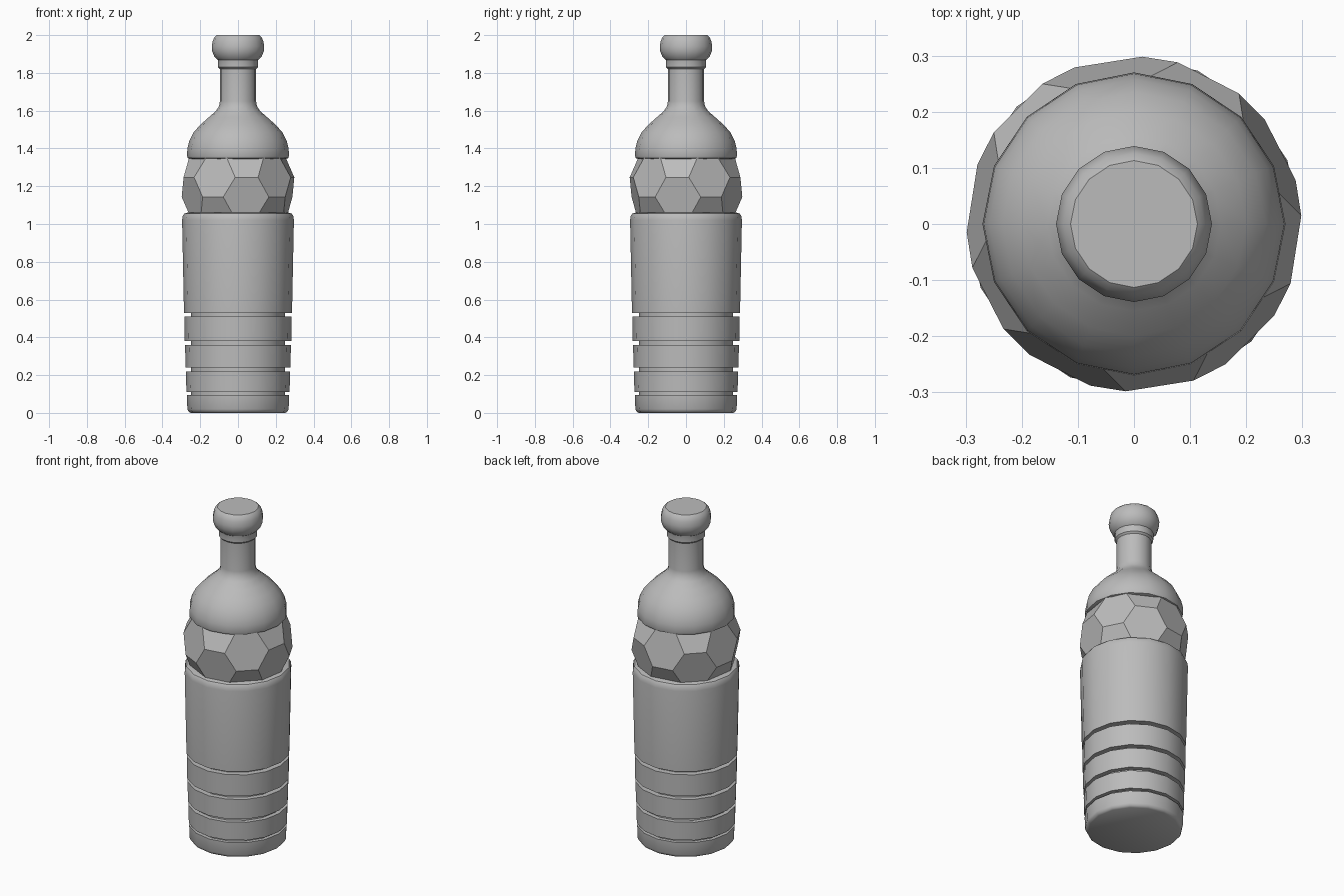
import bpy, bmesh, math
from mathutils import Matrix

cube = bpy.data.objects.get("Cube")
if cube:
    bpy.data.objects.remove(cube)

SIDES = 16

grey = bpy.data.materials.new("plain grey")
grey.use_nodes = True
colour = (0.5, 0.5, 0.5, 1)
grey.diffuse_color = colour
grey.node_tree.nodes["Principled BSDF"].inputs["Base Color"].default_value = colour


def finish(name, bm, smooth):
    bmesh.ops.recalc_face_normals(bm, faces=bm.faces)
    mesh = bpy.data.meshes.new(name)
    bm.to_mesh(mesh)
    bm.free()
    mesh.materials.append(grey)
    obj = bpy.data.objects.new(name, mesh)
    bpy.context.collection.objects.link(obj)
    if smooth:
        bpy.ops.object.select_all(action="DESELECT")
        obj.select_set(True)
        bpy.context.view_layer.objects.active = obj
        bpy.ops.object.shade_smooth_by_angle(angle=math.radians(40))
    return obj


def lathe(name, profile):
    """Turn a (radius, height) profile into a closed round part."""
    bm = bmesh.new()
    rings = []
    for r, z in profile:
        rings.append([bm.verts.new((r * math.cos(a), r * math.sin(a), z))
                      for a in (math.tau * i / SIDES for i in range(SIDES))])
    for low, high in zip(rings, rings[1:]):
        for i in range(SIDES):
            j = (i + 1) % SIDES
            bm.faces.new((low[i], low[j], high[j], high[i]))
    bm.faces.new(rings[0])
    bm.faces.new(rings[-1])
    return finish(name, bm, True)


# Grooved lower body: rounded foot, stacked bands, tall sleeve
body = [(0.25, 0), (0.262, 0.007), (0.268, 0.02)]
for bottom, top, radius in ((0.11, 0.095, 0.271), (0.24, 0.22, 0.276),
                            (0.38, 0.36, 0.28), (0.53, 0.51, 0.284)):
    body += [(radius, top), (0.25, top), (0.25, bottom), (radius + 0.002, bottom)]
body += [(0.296, 1.02), (0.293, 1.042), (0.285, 1.055), (0.27, 1.06)]
lathe("grooved_body", body)

# Faceted ball: twelve pentagons and twenty hexagons
bm = bmesh.new()
bmesh.ops.create_icosphere(bm, subdivisions=1, radius=1)
corners = [v.co.copy() for v in bm.verts]
edge = min((corners[0] - c).length for c in corners[1:])
points = [a.lerp(b, 1 / 3) for a in corners for b in corners
          if 0.1 < (a - b).length < edge * 1.1]
bm.free()
bm = bmesh.new()
for p in points:
    bm.verts.new(p.normalized() * 0.303)
hull = bmesh.ops.convex_hull(bm, input=bm.verts)
bmesh.ops.dissolve_limit(bm, angle_limit=math.radians(5), verts=bm.verts, edges=bm.edges)
# Turn it so an upper pentagon faces the back left
upper = max((c for c in corners if 0.2 < c.z < 0.8), key=lambda c: c.y - c.x)
turn = math.radians(135) - math.atan2(upper.y, upper.x)
bmesh.ops.transform(bm, verts=bm.verts,
                    matrix=Matrix.Translation((0, 0, 1.195)) @ Matrix.Rotation(turn, 4, "Z"))
finish("faceted_ball", bm, False)

# Shoulder, neck and collar
lathe("shoulder_and_neck", [
    (0.255, 1.345), (0.266, 1.349), (0.27, 1.36), (0.268, 1.4), (0.258, 1.44),
    (0.235, 1.485), (0.2, 1.525), (0.155, 1.565), (0.118, 1.597), (0.1, 1.625),
    (0.096, 1.65), (0.096, 1.82), (0.106, 1.83), (0.106, 1.865), (0.11, 1.88)])

# Rounded stopper
lathe("stopper", [(0.105, 1.867), (0.125, 1.885), (0.137, 1.915), (0.139, 1.94),
                  (0.134, 1.967), (0.126, 1.988), (0.113, 2.0)])
